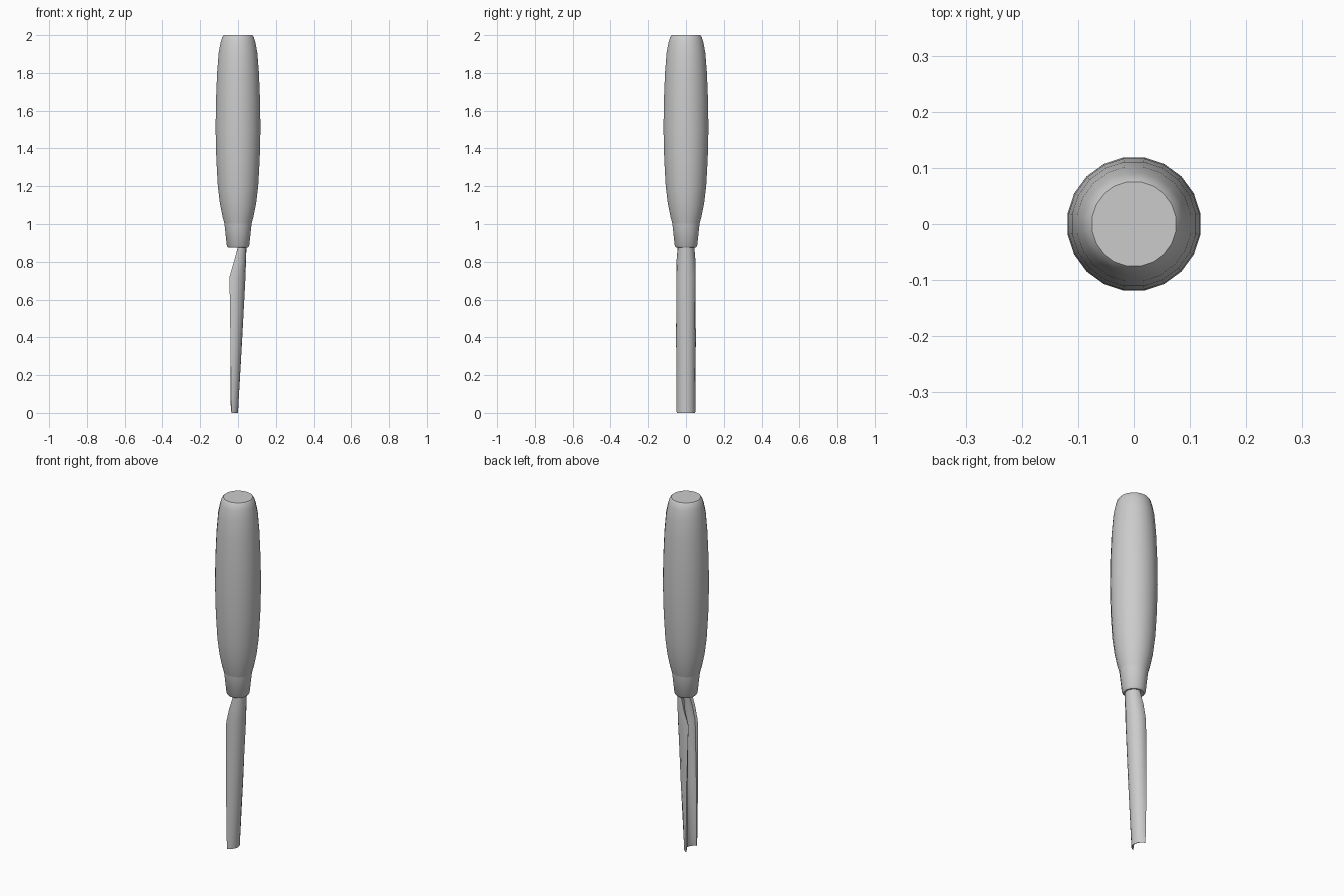
import bpy, bmesh
from math import sin, cos, pi, radians, acos, atan2, sqrt

if "Cube" in bpy.data.objects:
    bpy.data.objects.remove(bpy.data.objects["Cube"])


def finish(name, bm, angle):
    bmesh.ops.recalc_face_normals(bm, faces=bm.faces[:])
    me = bpy.data.meshes.new(name)
    bm.to_mesh(me)
    bm.free()
    ob = bpy.data.objects.new(name, me)
    bpy.context.collection.objects.link(ob)
    bpy.ops.object.select_all(action='DESELECT')
    ob.select_set(True)
    bpy.context.view_layer.objects.active = ob
    bpy.ops.object.shade_smooth_by_angle(angle=radians(angle))
    return ob


def loft(name, rings, angle=35):
    """Skin closed rings of points and cap both ends."""
    bm = bmesh.new()
    rows = [[bm.verts.new(p) for p in ring] for ring in rings]
    n = len(rows[0])
    for a, b in zip(rows, rows[1:]):
        for i in range(n):
            j = (i + 1) % n
            bm.faces.new((a[i], a[j], b[j], b[i]))
    bm.faces.new(rows[0])
    bm.faces.new(rows[-1])
    return finish(name, bm, angle)


def lathe(name, profile, sides=20):
    step = 2 * pi / sides
    return loft(name, [[(r * cos((i + .5) * step), r * sin((i + .5) * step), z)
                        for i in range(sides)] for r, z in profile])


# Turned wooden handle
lathe("handle", [(.072, 1.0), (.083, 1.04), (.097, 1.11), (.108, 1.2), (.116, 1.34),
                 (.12, 1.5), (.118, 1.65), (.112, 1.8), (.103, 1.91),
                 (.092, 1.965), (.084, 1.99), (.076, 2.0)])

# Ferrule between handle and blade
lathe("ferrule", [(.052, .875), (.06, .885), (.073, 1.005)])


def gouge_ring(z, cx, r, rim_x, wall, n=10):
    """C-shaped channel section, open towards -x, ending at rim_x."""
    half = acos(max(-1, min(1, (rim_x - cx) / r)))
    angs = [-half + 2 * half * i / n for i in range(n + 1)]
    outer = [(cx + r * cos(a), r * sin(a), z) for a in angs]
    q = r - wall
    inner = [(cx + q * cos(a), q * sin(a), z) for a in reversed(angs)]
    return outer + inner


# Hollow gouge blade: z, arc centre x, radius, rim x, wall thickness
loft("blade", [gouge_ring(*s) for s in [
    (0.0, -.052, .052, -.034, .003),
    (0.05, -.050, .0525, -.036, .012),
    (0.38, -.031, .0525, -.040, .013),
    (0.72, -.013, .0525, -.045, .014),
    (0.80, -.009, .051, -.022, .018),
    (0.89, .002, .043, .003, .025)]])
